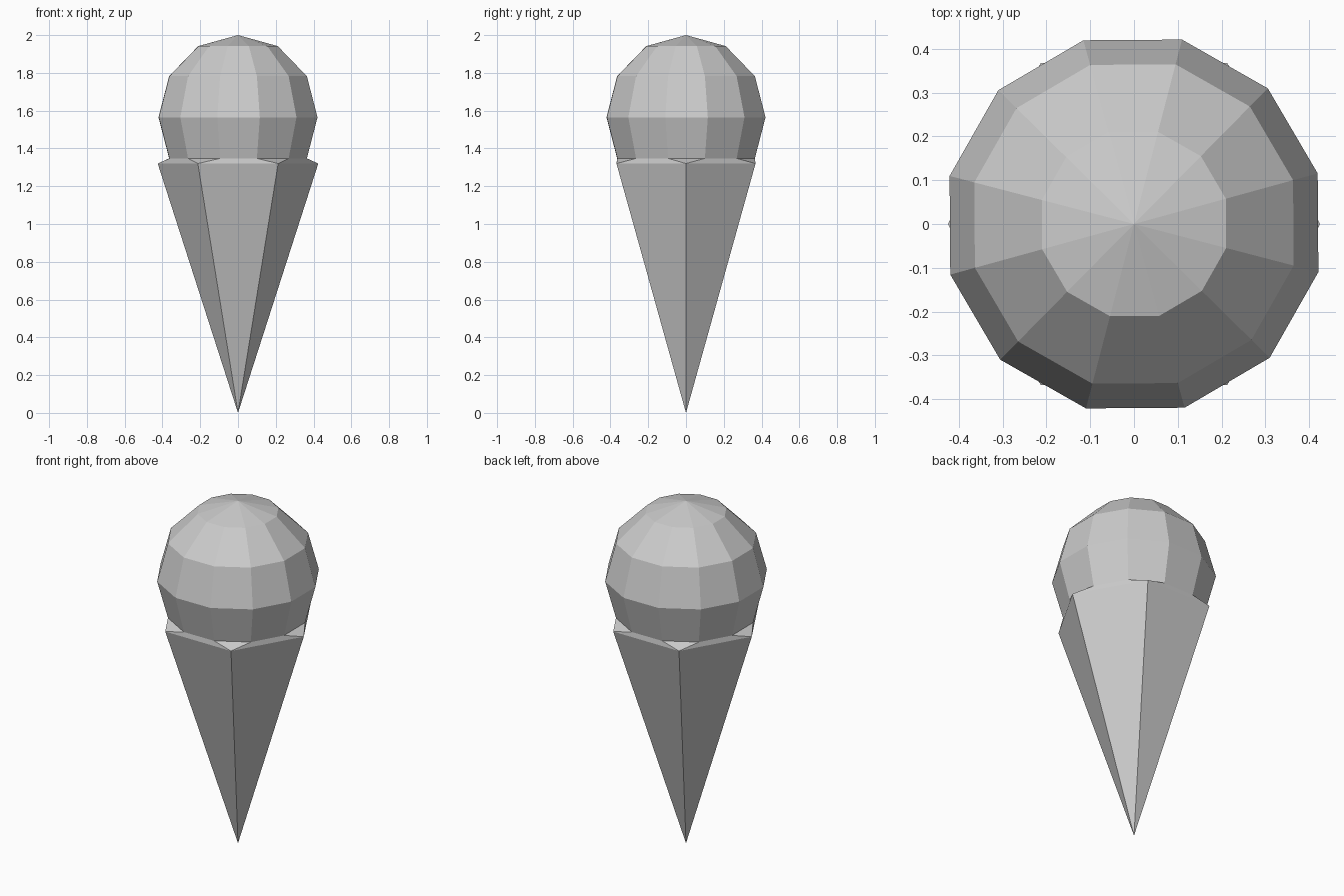
import bpy, bmesh, math

if "Cube" in bpy.data.objects:
    bpy.data.objects.remove(bpy.data.objects["Cube"])

R, CZ = 0.435, 1.565          # scoop radius and centre height
TWIST = math.radians(15.4)


def ring(bm, n, r, z, start=0.0):
    return [bm.verts.new((r * math.cos(start + math.tau * i / n),
                          r * math.sin(start + math.tau * i / n), z)) for i in range(n)]


def finish(bm, name):
    mesh = bpy.data.meshes.new(name)
    bm.to_mesh(mesh)
    bm.free()
    bpy.context.collection.objects.link(bpy.data.objects.new(name, mesh))


def scoop_ring(bm, deg):
    a = math.radians(deg)
    return ring(bm, 12, R * math.sin(a), CZ + R * math.cos(a), TWIST)


# Scoop: twelve-sided ball, open where it meets the cone
bm = bmesh.new()
rings = [scoop_ring(bm, d) for d in (30, 60, 90, 120)]
top = bm.verts.new((0, 0, CZ + R))
for i in range(12):
    j = (i + 1) % 12
    bm.faces.new((top, rings[0][i], rings[0][j]))
    for up, low in zip(rings, rings[1:]):
        bm.faces.new((low[i], low[j], up[j], up[i]))
finish(bm, "scoop")

# Cone: six sides to a point, with a narrow rim joining the scoop
bm = bmesh.new()
rim = scoop_ring(bm, 120)
hexa = ring(bm, 6, 0.425, 1.32)
tip = bm.verts.new((0, 0, 0))
for k in range(6):
    n = (k + 1) % 6
    bm.faces.new((tip, hexa[n], hexa[k]))
    bm.faces.new((hexa[k], hexa[n], rim[2 * k + 1], rim[2 * k]))
    bm.faces.new((hexa[k], rim[2 * k], rim[2 * k - 1]))
finish(bm, "cone")
